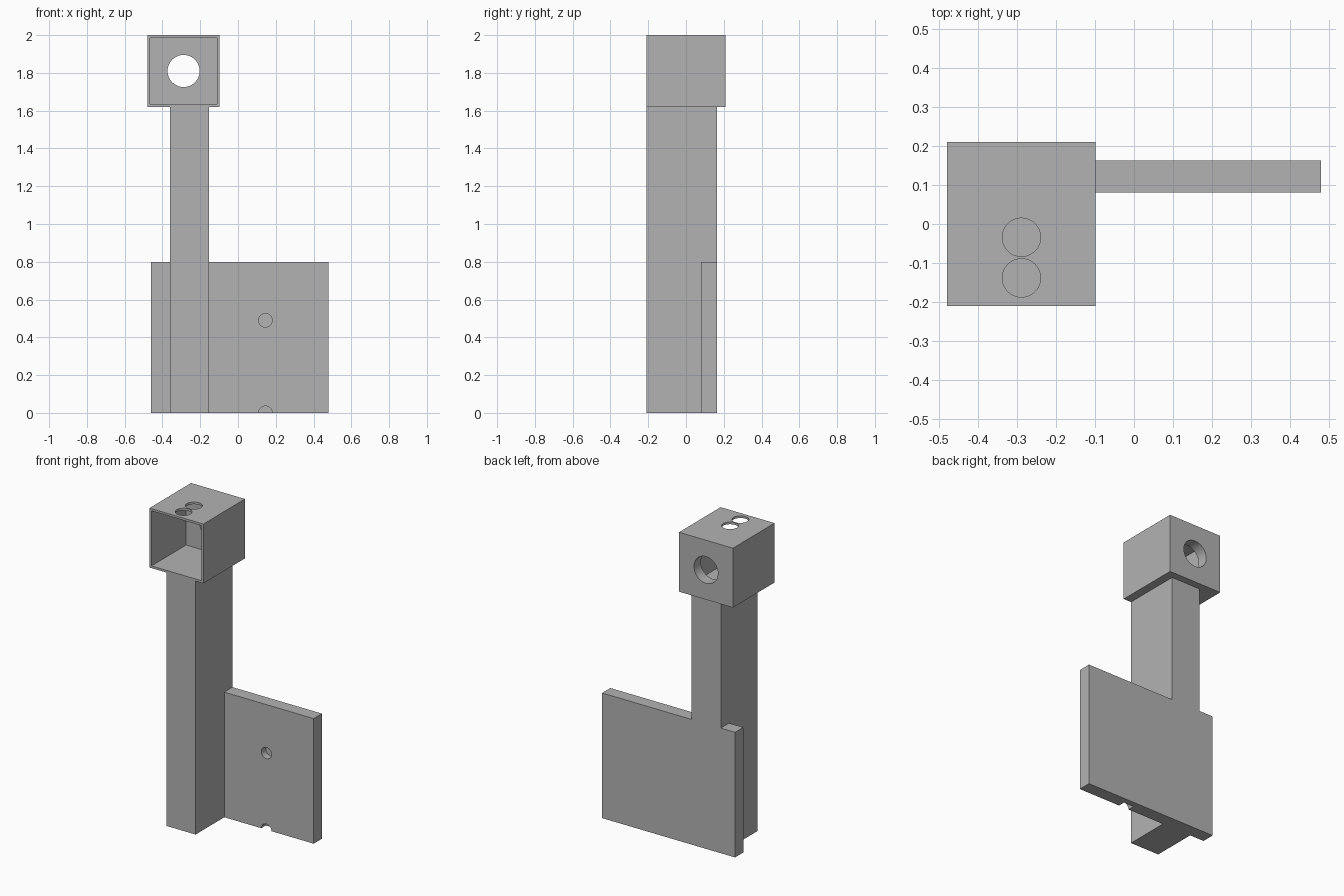
import bpy
from math import pi

if "Cube" in bpy.data.objects:
    bpy.data.objects.remove(bpy.data.objects["Cube"], do_unlink=True)

grey = bpy.data.materials.new("plain grey")
grey.use_nodes = True
COLOUR = (0.45, 0.45, 0.45, 1)
grey.diffuse_color = COLOUR
grey.node_tree.nodes["Principled BSDF"].inputs["Base Color"].default_value = COLOUR


def block(name, x, y, z):
    """Box spanning the given (min, max) ranges."""
    bpy.ops.mesh.primitive_cube_add(size=1, location=[sum(r) / 2 for r in (x, y, z)])
    ob = bpy.context.object
    ob.name = name
    ob.scale = [r[1] - r[0] for r in (x, y, z)]
    bpy.ops.object.transform_apply(location=True, rotation=False, scale=True)
    ob.data.materials.append(grey)
    return ob


def drill(name, radius, depth, centre, upright=False):
    """Round cutter along z when upright, otherwise along y."""
    bpy.ops.mesh.primitive_cylinder_add(
        vertices=48, radius=radius, depth=depth, location=centre,
        rotation=(0 if upright else pi / 2, 0, 0))
    ob = bpy.context.object
    ob.name = name
    ob.data.materials.append(grey)
    return ob


def combine(target, tool, operation="DIFFERENCE"):
    """Apply a boolean and discard the tool."""
    mod = target.modifiers.new("combine", "BOOLEAN")
    mod.operation, mod.solver, mod.object = operation, "EXACT", tool
    bpy.context.view_layer.objects.active = target
    bpy.ops.object.modifier_apply(modifier=mod.name)
    bpy.data.objects.remove(tool, do_unlink=True)


FRONT, BACK = -0.21, 0.163
PLATE_FRONT = 0.08
HEAD_X = -0.288

# Upright post joined to the mounting plate, flush at the back
post = block("post_and_plate", (-0.36, -0.153), (FRONT, BACK), (0, 1.62))
plate = block("plate", (-0.461, 0.479), (PLATE_FRONT, BACK), (0, 0.8))
combine(post, plate, "UNION")

# Blind hole and half-round notch in the front of the plate
for z in (0.49, 0):
    combine(post, drill("plate_hole", 0.036, 0.09, (0.145, PLATE_FRONT, z)))

# Hollow head, open at the front
head = block("head_box", (-0.479, -0.098), (FRONT, 0.21), (1.62, 2))
combine(head, block("cavity", (-0.465, -0.112), (-0.3, 0.14), (1.634, 1.986)))

# Round opening in the back wall and two in the roof
combine(head, drill("back_hole", 0.085, 0.2, (HEAD_X, 0.18, 1.81)))
for y in (-0.034, -0.138):
    combine(head, drill("roof_hole", 0.049, 0.1, (HEAD_X, y, 2), upright=True))

# Crisp edges with smooth bores
for ob in (post, head):
    bpy.ops.object.select_all(action="DESELECT")
    ob.select_set(True)
    bpy.context.view_layer.objects.active = ob
    bpy.ops.object.shade_smooth_by_angle(angle=pi / 6)
